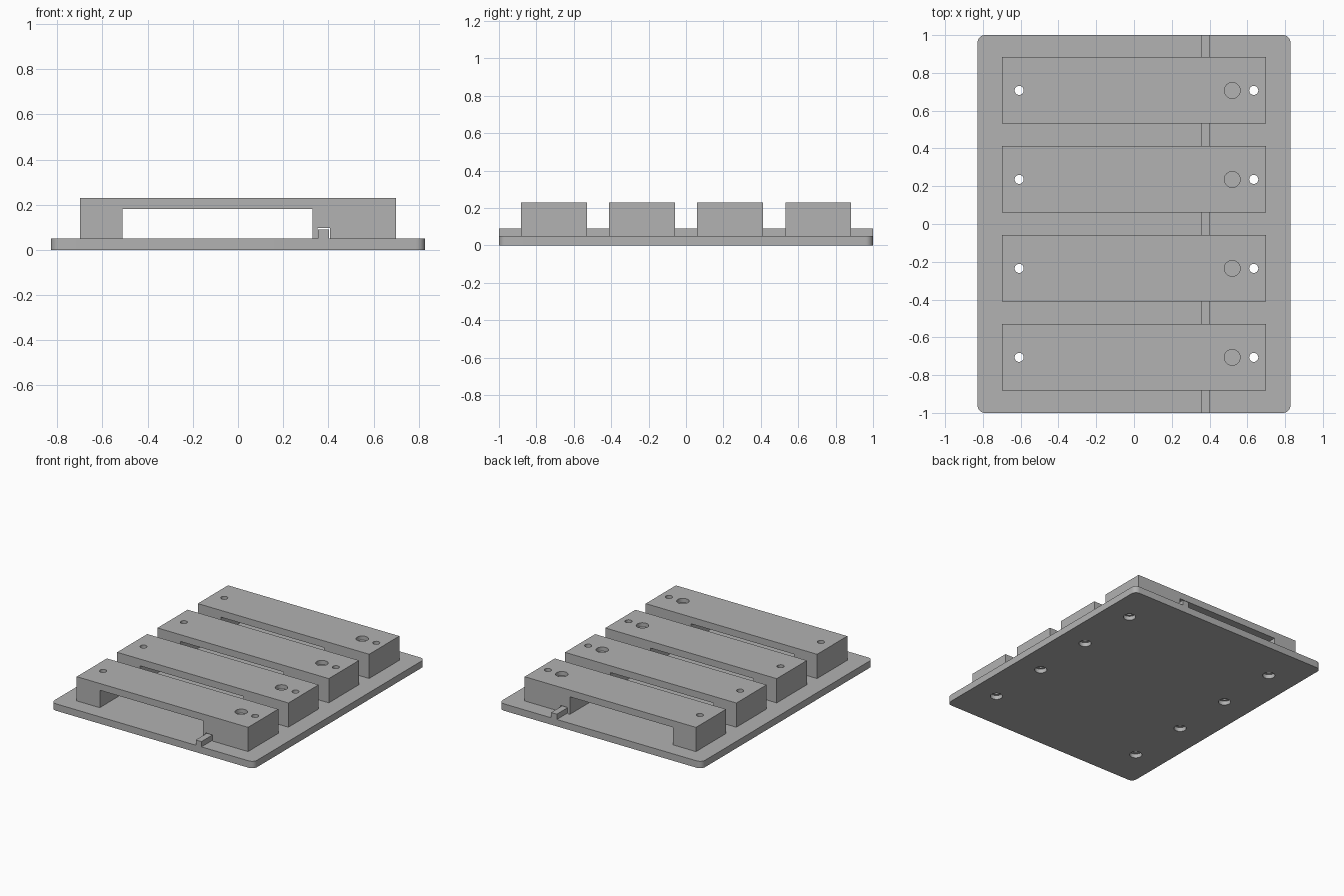
import bpy, bmesh
from mathutils import Matrix

cube = bpy.data.objects.get("Cube")
if cube:
    bpy.data.objects.remove(cube, do_unlink=True)

grey = bpy.data.materials.new("grey")
grey.use_nodes = True
color = (0.445, 0.445, 0.445, 1)
grey.diffuse_color = color
grey.node_tree.nodes["Principled BSDF"].inputs["Base Color"].default_value = color


def add_object(name, bm):
    bmesh.ops.recalc_face_normals(bm, faces=bm.faces)
    mesh = bpy.data.meshes.new(name)
    bm.to_mesh(mesh)
    bm.free()
    mesh.materials.append(grey)
    obj = bpy.data.objects.new(name, mesh)
    bpy.context.collection.objects.link(obj)
    return obj


def box(name, x0, x1, y0, y1, z0, z1, corner=0):
    bm = bmesh.new()
    size = Matrix.Diagonal((x1 - x0, y1 - y0, z1 - z0, 1))
    place = Matrix.Translation(((x0 + x1) / 2, (y0 + y1) / 2, (z0 + z1) / 2))
    bmesh.ops.create_cube(bm, size=1, matrix=place @ size)
    if corner:
        upright = [e for e in bm.edges
                   if abs(e.verts[0].co.z - e.verts[1].co.z) > 0.01]
        bmesh.ops.bevel(bm, geom=upright, offset=corner, segments=8,
                        profile=0.5, affect='EDGES')
    return add_object(name, bm)


def drill(obj, points, radius, z0, z1):
    """Cut vertical round holes, then discard the cutter."""
    bm = bmesh.new()
    for x, y in points:
        bmesh.ops.create_cone(bm, cap_ends=True, segments=32, radius1=radius,
                              radius2=radius, depth=z1 - z0,
                              matrix=Matrix.Translation((x, y, (z0 + z1) / 2)))
    cutter = add_object("hole_cutter", bm)
    cutter.hide_render = True
    mod = obj.modifiers.new("holes", 'BOOLEAN')
    mod.operation = 'DIFFERENCE'
    mod.solver = 'EXACT'
    mod.object = cutter
    graph = bpy.context.evaluated_depsgraph_get()
    result = bpy.data.meshes.new_from_object(obj.evaluated_get(graph))
    obj.modifiers.clear()
    obj.data = result
    bpy.data.objects.remove(cutter, do_unlink=True)


base_top, bridge_top = 0.051, 0.23
half_width = 0.176
rows = [-0.706, -0.235, 0.236, 0.707]
screw_x = [-0.608, 0.634]

# Base plate with rounded corners and counterbored screw holes
base = box("base_plate", -0.828, 0.828, -1, 1, 0, base_top, corner=0.04)
screws = [(x, y) for x in screw_x for y in rows]
drill(base, screws, 0.024, -0.1, 0.2)
drill(base, screws, 0.042, -0.1, 0.03)

# Guide rail running the whole length of the plate
rail = box("guide_rail", 0.355, 0.402, -1, 1, base_top, 0.09)

# Bridge outline: two feet, wide opening, notch over the rail
outline = [(-0.7, base_top), (-0.512, base_top), (-0.512, 0.18),
           (0.33, 0.18), (0.33, base_top), (0.351, base_top),
           (0.351, 0.096), (0.408, 0.096), (0.408, base_top),
           (0.7, base_top), (0.7, bridge_top), (-0.7, bridge_top)]
bridges = []
for i, y in enumerate(rows):
    bm = bmesh.new()
    face = bm.faces.new([bm.verts.new((x, y - half_width, z)) for x, z in outline])
    side = bmesh.ops.extrude_face_region(bm, geom=[face])["geom"]
    bmesh.ops.translate(bm, vec=(0, 2 * half_width, 0),
                        verts=[v for v in side if isinstance(v, bmesh.types.BMVert)])
    bridge = add_object(f"bridge_{i + 1}", bm)
    drill(bridge, [(x, y) for x in screw_x], 0.024, -0.1, 0.4)
    drill(bridge, [(0.52, y)], 0.042, 0.2, 0.4)
    bridges.append(bridge)

# Smooth the hole walls and plate corners, keep all hard edges
for obj in bpy.context.view_layer.objects:
    obj.select_set(obj in [base, rail] + bridges)
bpy.context.view_layer.objects.active = base
bpy.ops.object.shade_smooth_by_angle()
